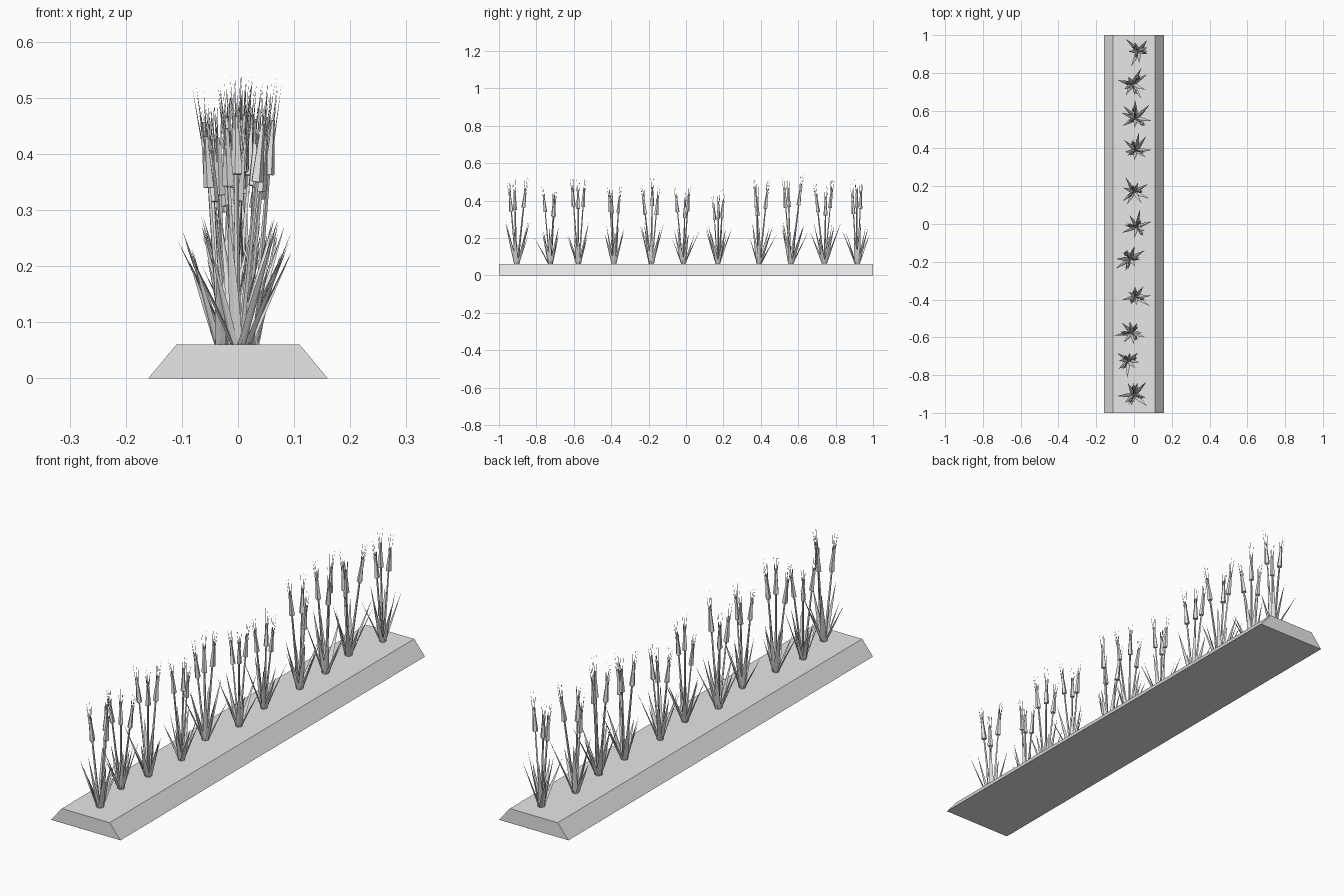
import bpy, bmesh, math, random
from mathutils import Vector

random.seed(4)
cube = bpy.data.objects.get("Cube")
if cube:
    bpy.data.objects.remove(cube)

grey = bpy.data.materials.new("light grey")
grey.use_nodes = True
colour = (0.8, 0.8, 0.8, 1)
grey.diffuse_color = colour
grey.node_tree.nodes["Principled BSDF"].inputs["Base Color"].default_value = colour


def finish(bm, name):
    bmesh.ops.recalc_face_normals(bm, faces=bm.faces)
    mesh = bpy.data.meshes.new(name)
    bm.to_mesh(mesh)
    bm.free()
    mesh.materials.append(grey)
    obj = bpy.data.objects.new(name, mesh)
    bpy.context.collection.objects.link(obj)
    return obj


def spike(bm, rings, sides, side_dir, flat=1.0):
    """Tapered tube through (centre, radius) rings; zero radius makes a point."""
    axis = (rings[-1][0] - rings[0][0]).normalized()
    u = (side_dir - axis * side_dir.dot(axis)).normalized()
    v = axis.cross(u)
    loops = []
    for centre, r in rings:
        if r == 0:
            loops.append([bm.verts.new(centre)] * sides)
            continue
        angles = [2 * math.pi * i / sides for i in range(sides)]
        loops.append([bm.verts.new(centre + u * r * math.cos(a) + v * r * flat * math.sin(a))
                      for a in angles])
    for low, high in zip(loops, loops[1:]):
        for i in range(sides):
            j = (i + 1) % sides
            bm.faces.new(list(dict.fromkeys((low[i], low[j], high[j], high[i]))))
    for loop in (loops[0], loops[-1]):
        if loop[0] is not loop[1]:
            bm.faces.new(loop)


def polar(angle, radius, z):
    return Vector((radius * math.cos(angle), radius * math.sin(angle), z))


# Long soil bed with sloping sides
bm = bmesh.new()
end = [bm.verts.new((x, -1, z)) for x, z in ((-.16, 0), (.16, 0), (.11, .06), (-.11, .06))]
face = bm.faces.new(end)
grown = bmesh.ops.extrude_face_region(bm, geom=[face], use_keep_orig=True)
for vert in (g for g in grown["geom"] if isinstance(g, bmesh.types.BMVert)):
    vert.co.y = 1
finish(bm, "soil_bed")


def plant(index, x, y, height):
    turn = random.uniform(0, 2 * math.pi)
    scale = height / 0.48

    # Broad straight leaves fanning out of the base
    bm = bmesh.new()
    for i in range(8):
        a = turn + i * math.pi / 4 + random.uniform(-.25, .25)
        reach = random.uniform(.04, .095)
        tall = random.uniform(.15, .235)
        across = Vector((-math.sin(a), math.cos(a), 0))
        spike(bm, [(polar(a, .007, -.004), .011),
                   (polar(a, .007 + reach * .4, tall * .4), .009),
                   (polar(a, .007 + reach, tall), 0)], 4, across, .3)
    leaves = finish(bm, f"leaves_{index}")

    # Stems carrying tapered seed heads with fine bristles
    stems, heads = bmesh.new(), bmesh.new()
    for i in range(3):
        a = turn + .4 + i * 2 * math.pi / 3 + random.uniform(-.3, .3)
        lean = random.uniform(.07, .13)
        neck_z = random.uniform(.265, .32)

        def along(z):
            return polar(a, .004 + lean * z, z)

        u = Vector((-math.sin(a), math.cos(a), 0))
        spike(stems, [(along(-.004), .0055), (along(neck_z), .0035)], 4, u)
        spike(heads, [(along(neck_z - .002), .010), (along(neck_z), .0115),
                      (along(neck_z + .1), .004)], 5, u)
        for k in range(5):
            b = a + k * 2 * math.pi / 5
            start = along(neck_z + .05 + .01 * k) + polar(b, .005, 0)
            tip = along(neck_z + random.uniform(.145, .17)) + polar(b, .011, 0)
            spike(heads, [(start, .0015), (tip, 0)], 3, u)
    parts = leaves, finish(stems, f"stems_{index}"), finish(heads, f"seed_heads_{index}")
    for obj in parts:
        obj.location = (x, y, .06)
        obj.scale = (scale,) * 3


# Row of plants: x, y, height above the bed
row = [(0, -.905, .485), (-.03, -.725, .43), (-.01, -.575, .475), (.01, -.385, .43),
       (-.02, -.185, .48), (.015, -.015, .435), (0, .17, .43), (.01, .39, .47),
       (.01, .56, .485), (-.01, .74, .475), (.025, .915, .46)]
for number, spot in enumerate(row, 1):
    plant(number, *spot)
